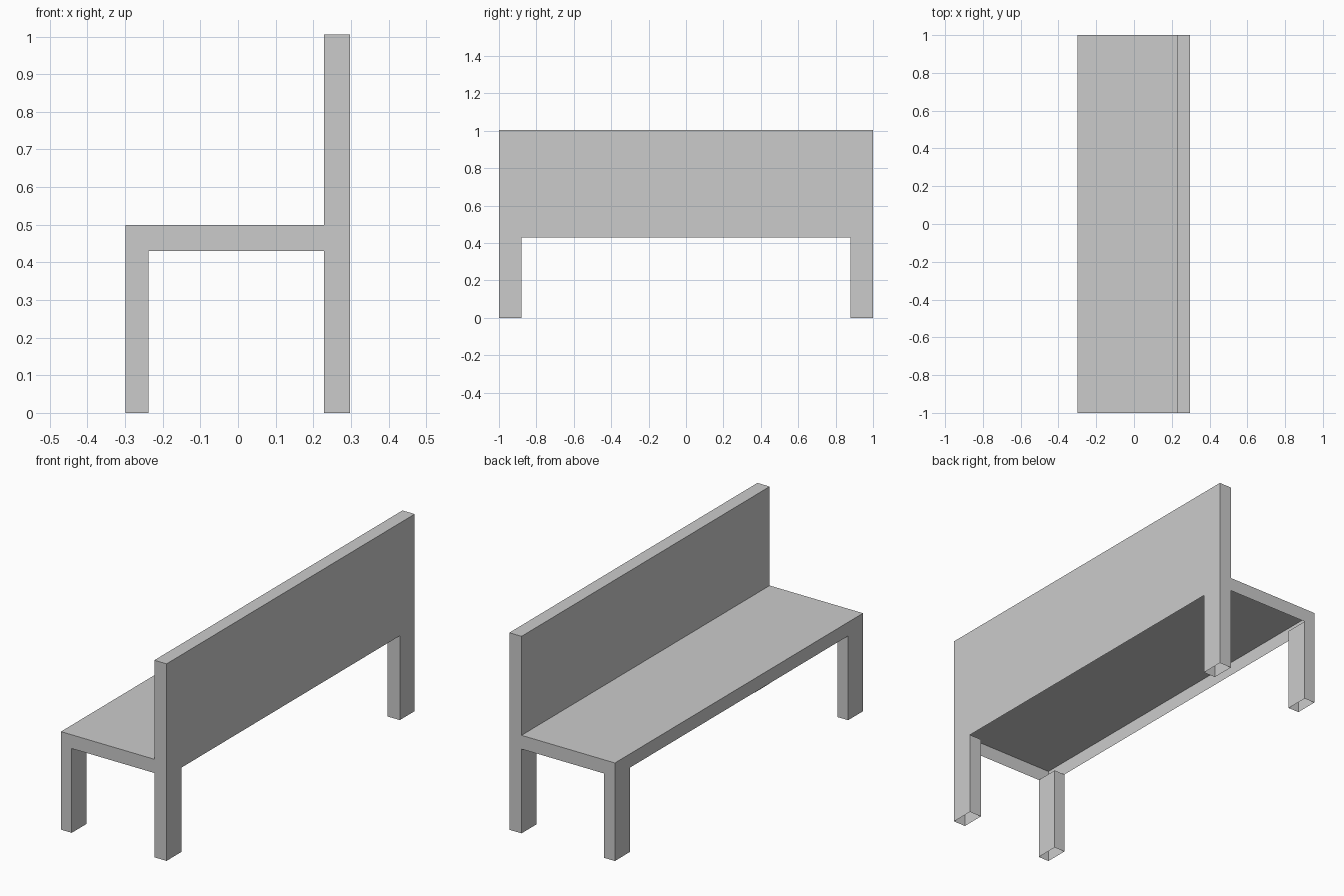
import bpy, bmesh
from mathutils import Vector

if "Cube" in bpy.data.objects:
    bpy.data.objects.remove(bpy.data.objects["Cube"])

X0, X1, X2, X3 = -0.299, -0.238, 0.228, 0.297   # front edge, leg inside, back panel front, back edge
LEG_Y, END_Y = 0.88, 1.0
Z_UNDER, Z_SEAT, Z_TOP = 0.43, 0.50, 1.005

DIRS = {"-x": (-1, 0, 0), "+x": (1, 0, 0), "-y": (0, -1, 0),
        "+y": (0, 1, 0), "-z": (0, 0, -1), "+z": (0, 0, 1)}


def box(name, xr, yr, zr, open_sides):
    """Box between ranges, with the listed sides left open."""
    bm = bmesh.new()
    bmesh.ops.create_cube(bm, size=1)
    bm.normal_update()
    gone = [f for f in bm.faces
            if any(f.normal.dot(Vector(DIRS[s])) > 0.9 for s in open_sides)]
    bmesh.ops.delete(bm, geom=gone, context='FACES')
    for v in bm.verts:
        v.co = [r[0] if c < 0 else r[1] for c, r in zip(v.co, (xr, yr, zr))]
    mesh = bpy.data.meshes.new(name)
    bm.to_mesh(mesh)
    bm.free()
    ob = bpy.data.objects.new(name, mesh)
    bpy.context.collection.objects.link(ob)
    return ob


full = (-END_Y, END_Y)

# Seat: thin shell, open underneath and towards the back panel
box("seat", (X0, X2), full, (Z_UNDER, Z_SEAT), ("-z", "+x"))

# Backrest panel and the rail that carries it down to the seat underside
box("backrest", (X2, X3), full, (Z_SEAT, Z_TOP), ("-z",))
box("backrest_rail", (X2, X3), full, (Z_UNDER, Z_SEAT), ("-z", "+z", "-x"))

# Four hollow legs, open at both ends
for row, xr in (("front", (X0, X1)), ("back", (X2, X3))):
    for side, yr in (("left", (-END_Y, -LEG_Y)), ("right", (LEG_Y, END_Y))):
        box(f"{row}_leg_{side}", xr, yr, (0, Z_UNDER), ("-z", "+z"))
